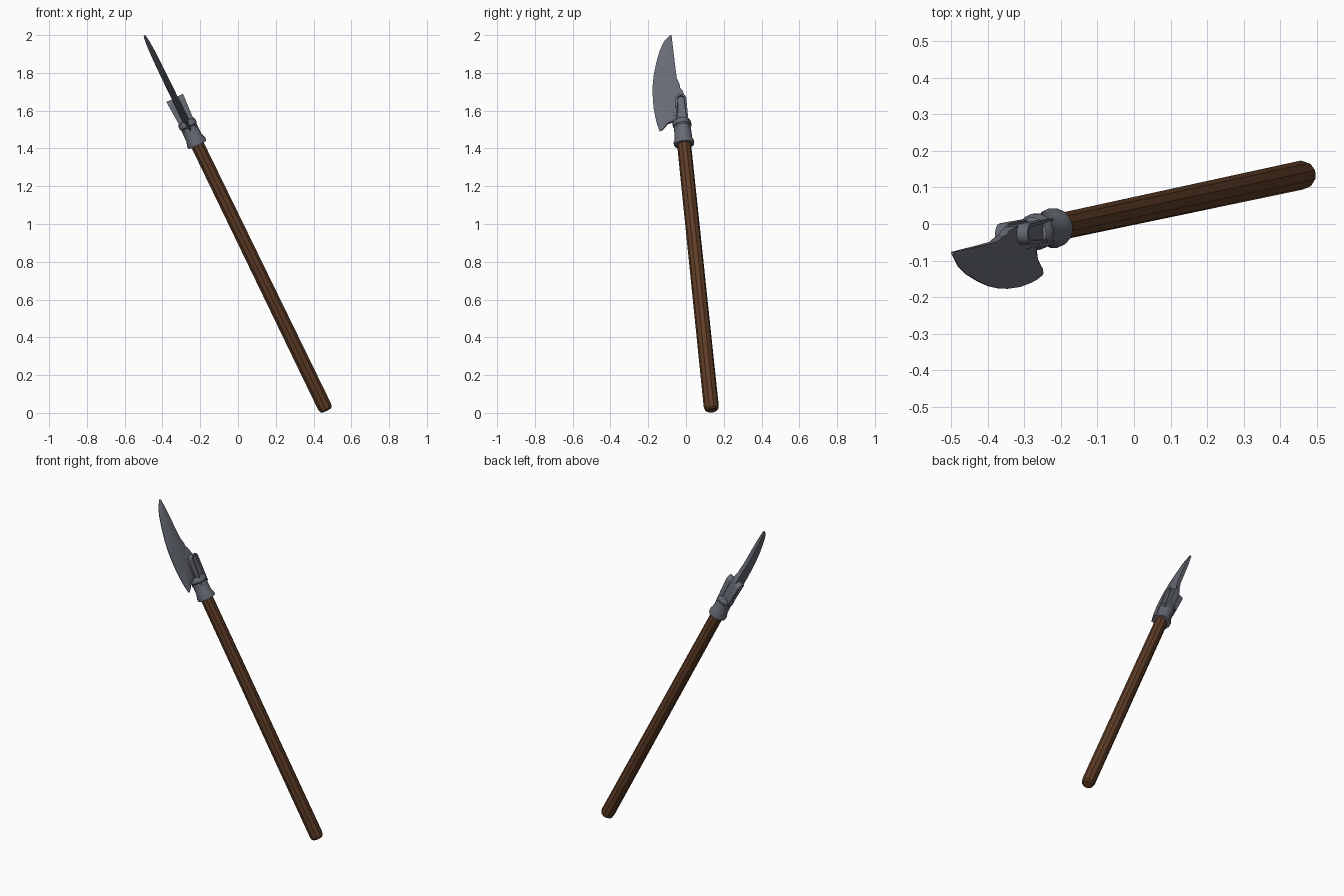
import bpy, bmesh, math
from mathutils import Matrix, Vector

if "Cube" in bpy.data.objects:
    bpy.data.objects.remove(bpy.data.objects["Cube"])

# Local frame: Z runs up the shaft, X is the blade normal, -Y is the cutting side
TOP = Vector((-0.215, -0.01, 1.42))
AX = Vector((-0.435, -0.0928, 0.896)).normalized()
NX = Vector((0, 1, 0)).cross(AX).normalized()
NY = AX.cross(NX)
FRAME = Matrix((NX, NY, AX)).transposed().to_4x4()
FRAME.translation = TOP


def material(name, col):
    m = bpy.data.materials.new(name)
    m.diffuse_color = (*col, 1)
    m.use_nodes = True
    m.node_tree.nodes["Principled BSDF"].inputs["Base Color"].default_value = m.diffuse_color
    return m


STEEL = material("dark steel", (0.135, 0.145, 0.175))
WOOD = material("brown wood", (0.115, 0.047, 0.02))


def finish(name, bm, mat, angle, local=True):
    bmesh.ops.recalc_face_normals(bm, faces=bm.faces)
    if local:
        bm.transform(FRAME)
    me = bpy.data.meshes.new(name)
    bm.to_mesh(me)
    bm.free()
    me.materials.append(mat)
    for p in me.polygons:
        p.use_smooth = True
    me.set_sharp_from_angle(angle=math.radians(angle))
    ob = bpy.data.objects.new(name, me)
    bpy.context.collection.objects.link(ob)
    return ob


def loft(bm, rings):
    """Bridge closed rings of points and cap both ends."""
    vs = [[bm.verts.new(p) for p in r] for r in rings]
    n = len(vs[0])
    for a, b in zip(vs, vs[1:]):
        for i in range(n):
            j = (i + 1) % n
            bm.faces.new((a[i], a[j], b[j], b[i]))
    bm.faces.new(vs[0])
    bm.faces.new(vs[-1])
    return vs


def lathe(name, profile, sides, mat, angle):
    bm = bmesh.new()
    turn = [2 * math.pi * (i + 0.5) / sides for i in range(sides)]
    loft(bm, [[(r * math.cos(t), r * math.sin(t), s) for t in turn] for r, s in profile])
    return finish(name, bm, mat, angle)


# Wooden shaft with a rounded butt
lathe("shaft", [(0.026, -1.571), (0.036, -1.563), (0.040, -1.545), (0.037, 0.02)], 10, WOOD, 30)

# Steel socket with flared mouth and upper collar
lathe("socket", [(0.040, 0.0), (0.053, 0.0), (0.055, 0.014), (0.047, 0.035), (0.045, 0.105),
                 (0.050, 0.112), (0.050, 0.13), (0.042, 0.142), (0.02, 0.15)], 16, STEEL, 35)

# Pair of arched tongues clamping the blade, each with a recessed face
for side, label in ((1, "right"), (-1, "left")):
    outline = [(-0.030, 0.09), (0.034, 0.09)]
    outline += [(0.006 + 0.029 * math.cos(a), 0.25 + 0.026 * math.sin(a))
                for a in [math.pi * i / 8 for i in range(9)]]
    bm = bmesh.new()
    inner = [(side * 0.017, y, s) for y, s in outline]
    outer = [(side * (0.038 + 0.06 * (s - 0.09)), y, s) for y, s in outline]
    vs = loft(bm, [inner, outer])
    bm.normal_update()
    bmesh.ops.recalc_face_normals(bm, faces=bm.faces)
    face = [f for f in bm.faces if set(f.verts) == set(vs[1])]
    bmesh.ops.inset_region(bm, faces=face, thickness=0.010, depth=0)
    bmesh.ops.inset_region(bm, faces=face, thickness=0.002, depth=-0.009)
    finish("tongue_" + label, bm, STEEL, 30)

# Tang filling the gap between the tongues
bm = bmesh.new()
loft(bm, [[(x * t, y0 if k < 2 else y1, s) for k, x in enumerate((-1, 1, 1, -1))]
          for s, y0, y1, t in ((0.10, -0.035, 0.032, 0.02), (0.20, -0.038, 0.028, 0.018),
                               (0.27, -0.036, 0.030, 0.017), (0.315, -0.03, 0.02, 0.013),
                               (0.35, -0.03, -0.005, 0.010))])
finish("tang", bm, STEEL, 30)

# Curved blade: cutting edge (y, z), back (y, z), half thickness at the back
STATIONS = [
    ((-0.139, 1.490), (-0.116, 1.505), 0.006),
    ((-0.152, 1.525), (-0.098, 1.530), 0.010),
    ((-0.161, 1.560), (-0.045, 1.550), 0.015),
    ((-0.172, 1.620), (-0.035, 1.610), 0.017),
    ((-0.177, 1.690), (-0.026, 1.690), 0.017),
    ((-0.176, 1.740), (-0.034, 1.735), 0.017),
    ((-0.170, 1.795), (-0.049, 1.770), 0.017),
    ((-0.157, 1.855), (-0.059, 1.845), 0.016),
    ((-0.138, 1.920), (-0.067, 1.915), 0.014),
    ((-0.117, 1.965), (-0.073, 1.965), 0.011),
    ((-0.085, 1.998), (-0.076, 1.998), 0.005),
]
SECTION = [(0, 0.7), (0.3, 1.0), (0.7, 0.65), (1, 0.12)]  # back-to-edge position, thickness


def blade_point(edge, back, f, x):
    y = back[0] + (edge[0] - back[0]) * f
    z = back[1] + (edge[1] - back[1]) * f
    mid = Vector((TOP.x + (z - TOP.z) * AX.x / AX.z, y, z))
    return mid + NX * x


bm = bmesh.new()
loft(bm, [[blade_point(e, b, f, t * k) for f, k in SECTION]
          + [blade_point(e, b, f, -t * k) for f, k in reversed(SECTION)]
          for e, b, t in STATIONS])
finish("blade", bm, STEEL, 25, local=False)
